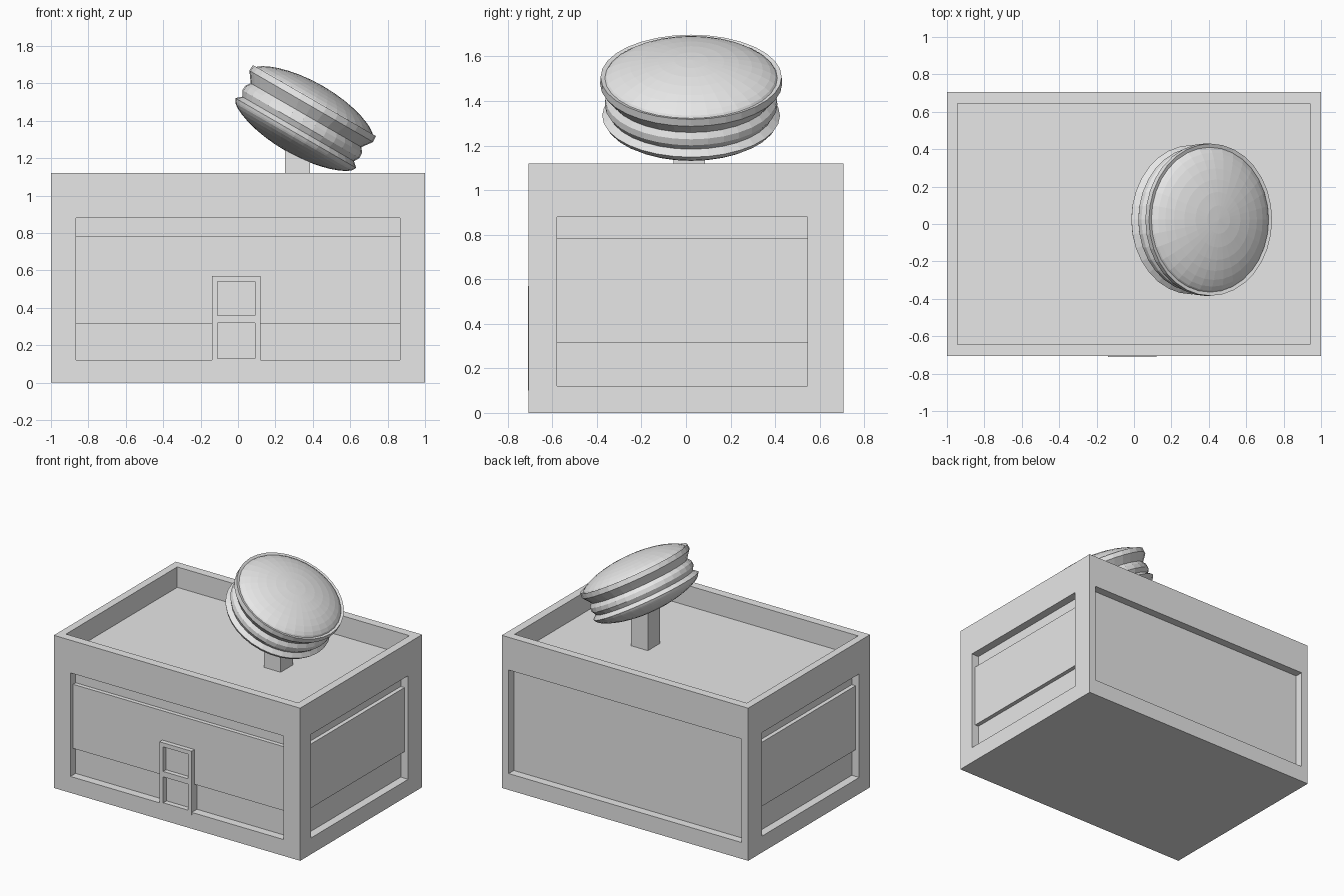
import bpy
import math

old = bpy.data.objects.get("Cube")
if old:
    bpy.data.objects.remove(old, do_unlink=True)

grey = bpy.data.materials.new("plain_grey")
grey.use_nodes = True
colour = (0.8, 0.8, 0.8, 1)
grey.diffuse_color = colour
grey.node_tree.nodes["Principled BSDF"].inputs["Base Color"].default_value = colour


def box(name, x, y, z):
    """Axis-aligned box from (low, high) ranges."""
    corners = [(a, b, c) for a in x for b in y for c in z]
    faces = [(0, 1, 3, 2), (4, 6, 7, 5), (0, 4, 5, 1),
             (2, 3, 7, 6), (0, 2, 6, 4), (1, 5, 7, 3)]
    mesh = bpy.data.meshes.new(name)
    mesh.from_pydata(corners, [], faces)
    mesh.materials.append(grey)
    obj = bpy.data.objects.new(name, mesh)
    bpy.context.collection.objects.link(obj)
    return obj


def cut(target, x, y, z):
    """Carve a box-shaped recess out of the target."""
    cutter = box("cutter", x, y, z)
    cutter.hide_render = True
    mod = target.modifiers.new("recess", "BOOLEAN")
    mod.operation = "DIFFERENCE"
    mod.solver = "EXACT"
    mod.object = cutter
    bpy.context.view_layer.objects.active = target
    bpy.ops.object.modifier_apply(modifier=mod.name)
    bpy.data.objects.remove(cutter, do_unlink=True)


W, D, H = 1.0, 0.707, 1.12
DEPTH, PROUD = 0.06, 0.03
BAND = (0.12, 0.88)
PANEL = (0.315, 0.785)
SIDE = (-0.58, 0.545)
FRONT = (-0.865, 0.865)

# Building shell with roof parapet and wall recesses
shell = box("building_shell", (-W, W), (-D, D), (0, H))
cut(shell, (-0.945, 0.94), (-0.645, 0.645), (0.97, H + 0.1))
cut(shell, FRONT, (-D - 0.1, -D + DEPTH), BAND)
cut(shell, (-0.945, 0.945), (D - DEPTH, D + 0.1), BAND)
cut(shell, (W - DEPTH, W + 0.1), SIDE, BAND)
cut(shell, (-W - 0.1, -W + DEPTH), SIDE, BAND)

# Raised window panels inside the recesses
box("front_window", FRONT, (-D + PROUD, -D + DEPTH + 0.01), PANEL)
for name, s in (("left_window", 1), ("right_window", -1)):
    x = sorted((s * (W - PROUD), s * (W - DEPTH - 0.01)))
    box(name, x, SIDE, PANEL)

# Door frame with two panes split by a crossbar
door = box("door", (-0.14, 0.12), (-D - 0.003, -D + DEPTH + 0.005), (0.1, 0.57))
for pane in ((0.13, 0.32), (0.36, 0.54)):
    cut(door, (-0.11, 0.09), (-D - 0.1, -D + 0.035), pane)

# Roof post
box("sign_post", (0.25, 0.385), (-0.055, 0.085), (0.97, 1.26))


def dome(radius, base, height, steps=8):
    """Profile points from the pole out to just inside the rim."""
    pts = []
    for i in range(steps):
        r = math.sin(i / steps * math.pi / 2)
        pts.append((radius * r, base + height * (1 - r * r) ** 0.7))
    return pts


# Tilted round sign: layered profile spun around its axis
rims = [(0.365, 1.295), (0.373, 1.31), (0.345, 1.335), (0.362, 1.365),
        (0.36, 1.395), (0.342, 1.42), (0.36, 1.445), (0.382, 1.475),
        (0.38, 1.51), (0.362, 1.505)]
profile = dome(0.365, 1.295, -0.095) + rims + dome(0.362, 1.505, 0.095)[::-1]
SEG = 32
verts, faces, rings = [], [], []
for r, z in profile:
    n = SEG if r > 0 else 1
    rings.append([len(verts) + k for k in range(n)])
    for k in range(n):
        a = 2 * math.pi * k / SEG
        verts.append((r * math.cos(a), 1.07 * r * math.sin(a), z))
for low, high in zip(rings, rings[1:]):
    for k in range(SEG):
        j = (k + 1) % SEG
        if len(low) == 1:
            faces.append((low[0], high[j], high[k]))
        elif len(high) == 1:
            faces.append((low[k], low[j], high[0]))
        else:
            faces.append((low[k], low[j], high[j], high[k]))
mesh = bpy.data.meshes.new("round_sign")
mesh.from_pydata(verts, [], faces)
mesh.materials.append(grey)
sign = bpy.data.objects.new("round_sign", mesh)
bpy.context.collection.objects.link(sign)
sign.rotation_euler = (0, math.radians(30), 0)
sign.location = (-0.346, 0.023, 0.2)
